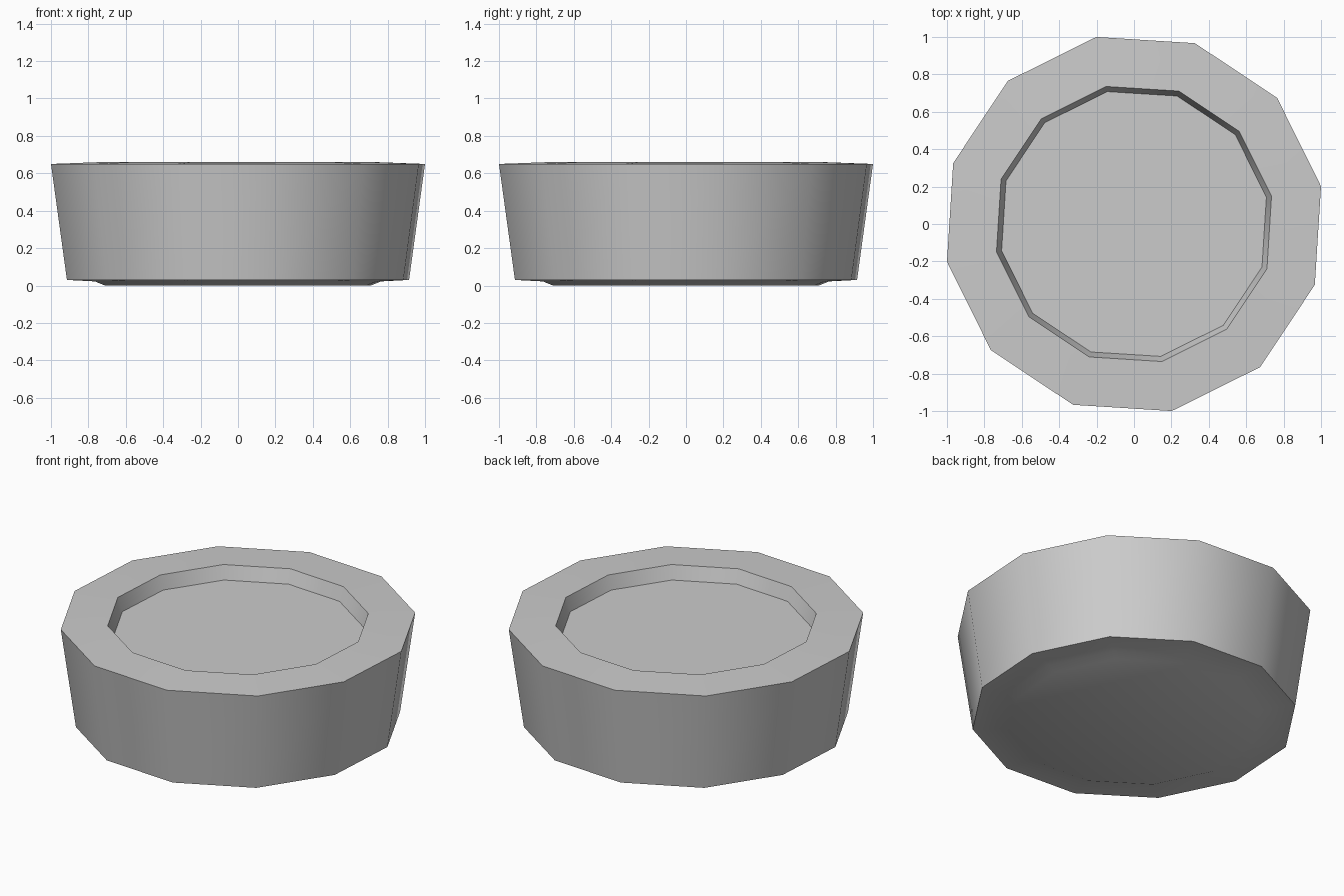
import bpy, bmesh, math

cube = bpy.data.objects.get("Cube")
if cube:
    bpy.data.objects.remove(cube, do_unlink=True)

SIDES = 12
PHASE = math.radians(11.4)

# Single stone grey
grey = bpy.data.materials.new("plain_grey")
grey.use_nodes = True
colour = (0.6, 0.6, 0.6, 1)
grey.diffuse_color = colour
grey.node_tree.nodes["Principled BSDF"].inputs["Base Color"].default_value = colour

# Profile (radius, height): foot, underside, outer wall, rim, recess
profile = [(0.725, 0.0), (0.78, 0.022), (0.933, 0.03),
           (1.02, 0.65), (0.75, 0.66), (0.722, 0.575)]


def ring(bm, radius, z):
    return [bm.verts.new((radius * math.cos(PHASE + math.tau * i / SIDES),
                          radius * math.sin(PHASE + math.tau * i / SIDES), z))
            for i in range(SIDES)]


# Turn the profile into a twelve-sided dish
bm = bmesh.new()
rings = [ring(bm, r, z) for r, z in profile]
for low, high in zip(rings, rings[1:]):
    for i in range(SIDES):
        j = (i + 1) % SIDES
        bm.faces.new((low[i], low[j], high[j], high[i]))

# Flat underside and recessed floor
bm.faces.new(reversed(rings[0]))
bm.faces.new(rings[-1])

mesh = bpy.data.meshes.new("shallow_dish")
bm.to_mesh(mesh)
bm.free()
mesh.materials.append(grey)
dish = bpy.data.objects.new("shallow_dish", mesh)
bpy.context.collection.objects.link(dish)

# Smooth round walls, sharp rim and base edges
bpy.ops.object.select_all(action='DESELECT')
dish.select_set(True)
bpy.context.view_layer.objects.active = dish
bpy.ops.object.shade_smooth_by_angle(angle=math.radians(40))
